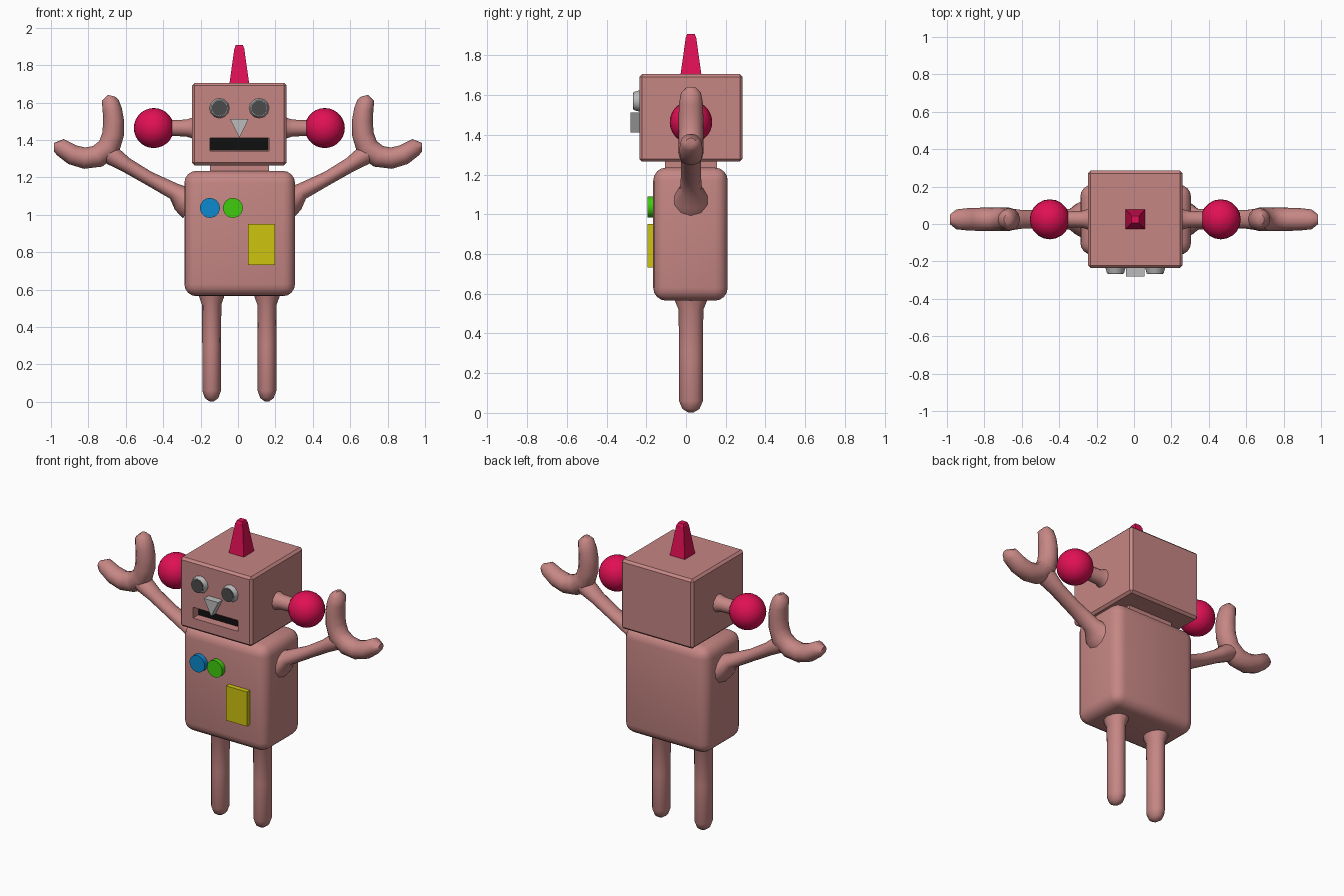
import bpy, bmesh, math
from mathutils import Vector, Matrix

if "Cube" in bpy.data.objects:
    bpy.data.objects.remove(bpy.data.objects["Cube"])

CX, CY = 0.007, 0.025   # centre line of head and torso


def material(name, rgb):
    m = bpy.data.materials.new(name)
    m.diffuse_color = (*rgb, 1)
    m.use_nodes = True
    m.node_tree.nodes["Principled BSDF"].inputs["Base Color"].default_value = m.diffuse_color
    return m


PINK = material("pink", (0.56, 0.24, 0.23))
RED = material("crimson", (0.75, 0.005, 0.09))
BLUE = material("blue", (0.004, 0.25, 0.62))
GREEN = material("green", (0.05, 0.6, 0.004))
YELLOW = material("yellow", (0.62, 0.55, 0.005))
BLACK = material("black", (0.005, 0.005, 0.005))
LIGHT = material("light_grey", (0.5, 0.5, 0.5))
DARK = material("dark_grey", (0.07, 0.07, 0.07))


def finish(name, bm, mat, smooth=None):
    bmesh.ops.recalc_face_normals(bm, faces=bm.faces[:])
    me = bpy.data.meshes.new(name)
    bm.to_mesh(me)
    bm.free()
    ob = bpy.data.objects.new(name, me)
    bpy.context.collection.objects.link(ob)
    me.materials.append(mat)
    if smooth:
        bpy.ops.object.select_all(action='DESELECT')
        ob.select_set(True)
        bpy.context.view_layer.objects.active = ob
        bpy.ops.object.shade_smooth_by_angle(angle=math.radians(smooth))
    return ob


def box(name, lo, hi, mat, bevel=0, segments=1):
    bm = bmesh.new()
    lo, hi = Vector(lo), Vector(hi)
    bmesh.ops.create_cube(bm, size=1, matrix=Matrix.Translation((lo + hi) / 2)
                          @ Matrix.Diagonal((*(hi - lo), 1)))
    if bevel:
        bmesh.ops.bevel(bm, geom=bm.edges[:], offset=bevel, segments=segments,
                        profile=0.5, affect='EDGES')
    return finish(name, bm, mat, 35 if segments > 1 else None)


def cone(name, base, axis, r1, r2, depth, mat, sides, spin=0):
    """Frustum standing on base and pointing along axis."""
    bm = bmesh.new()
    rot = Vector(axis).to_track_quat('Z', 'Y').to_matrix().to_4x4()
    bmesh.ops.create_cone(bm, cap_ends=True, segments=sides, radius1=r1, radius2=r2, depth=depth,
                          matrix=Matrix.Translation(base) @ rot
                          @ Matrix.Rotation(spin, 4, 'Z') @ Matrix.Translation((0, 0, depth / 2)))
    return finish(name, bm, mat, 40 if sides > 8 else None)


def tube(name, path, mat, sides=12):
    """Loft of ellipses along a path of (x, z, radius in xz plane, radius in y)."""
    bm = bmesh.new()
    rings = []
    for i, (x, z, r, ry) in enumerate(path):
        a, b = path[max(i - 1, 0)], path[min(i + 1, len(path) - 1)]
        t = Vector((b[0] - a[0], 0, b[1] - a[1])).normalized()
        n = Vector((t.z, 0, -t.x))
        c = Vector((x, CY, z))
        rings.append([bm.verts.new(c + n * r * math.cos(k * math.tau / sides)
                                   + Vector((0, ry * math.sin(k * math.tau / sides), 0)))
                      for k in range(sides)])
    for p, q in zip(rings, rings[1:]):
        for k in range(sides):
            bm.faces.new((p[k], p[k - 1], q[k - 1], q[k]))
    bm.faces.new(rings[0])
    bm.faces.new(rings[-1])
    return finish(name, bm, mat, 50)


# Torso, neck and head
box("torso", (-0.287, -0.165, 0.565), (0.305, 0.21, 1.235), PINK, 0.065, 4)
box("neck", (CX - 0.158, CY - 0.13, 1.2), (CX + 0.158, CY + 0.13, 1.28), PINK)
head = box("head", (CX - 0.253, -0.235, 1.265), (CX + 0.253, 0.285, 1.705), PINK, 0.014)

# Recessed mouth with a black back wall
slot = box("mouth_cutter", (CX - 0.158, -0.3, 1.342), (CX + 0.158, -0.18, 1.411), BLACK)
slot.hide_render = slot.hide_viewport = True
cut = head.modifiers.new("mouth", 'BOOLEAN')
cut.object = slot
cut.operation = 'DIFFERENCE'
cut.solver = 'EXACT'
box("mouth", (CX - 0.157, -0.183, 1.343), (CX + 0.157, -0.17, 1.41), BLACK)

# Nose: downward-pointing triangular prism
bm = bmesh.new()
tri = [bm.verts.new((CX + x, -0.23, z)) for x, z in ((-0.05, 1.513), (0.05, 1.513), (0, 1.412))]
ext = bmesh.ops.extrude_face_region(bm, geom=[bm.faces.new(tri)])
bmesh.ops.translate(bm, vec=(0, -0.05, 0),
                    verts=[v for v in ext["geom"] if isinstance(v, bmesh.types.BMVert)])
finish("nose", bm, LIGHT)

# Antenna: four-sided tapering spike with a blunt tip
cone("antenna", (CX, CY, 1.7), (0, 0, 1), 0.075, 0.037, 0.19, RED, 4, math.pi / 4)
cone("antenna_tip", (CX, CY, 1.888), (0, 0, 1), 0.037, 0.027, 0.02, RED, 4, math.pi / 4)

# Buttons and chest panel
for name, x, mat in (("left_button", -0.15, BLUE), ("right_button", -0.027, GREEN)):
    cone(name, (x, -0.15, 1.037), (0, -1, 0), 0.053, 0.053, 0.045, mat, 32)
box("chest_panel", (0.053, -0.195, 0.733), (0.198, -0.15, 0.952), YELLOW)

for side, s in (("left", -1), ("right", 1)):
    # Eye: grey rim with a dark centre
    ex = CX + s * 0.106
    cone(side + "_eye_rim", (ex, -0.23, 1.57), (0, -1, 0), 0.055, 0.045, 0.035, LIGHT, 12)
    cone(side + "_eye", (ex, -0.24, 1.57), (0, -1, 0), 0.041, 0.041, 0.028, DARK, 16)

    # Ear: flared stalk and ball
    tube(side + "_ear_stalk", [(CX + s * x, 1.464, r, r) for x, r in
                               ((0.24, 0.062), (0.258, 0.053), (0.285, 0.045), (0.4, 0.041))], PINK)
    bm = bmesh.new()
    bmesh.ops.create_uvsphere(bm, u_segments=20, v_segments=14, radius=0.107,
                              matrix=Matrix.Translation((CX + s * 0.457, CY, 1.464)))
    finish(side + "_ear_ball", bm, RED, 60)

    # Leg: flared at the hip, blunt at the foot
    tube(side + "_leg", [(CX + s * 0.148, z, r, r * 1.2) for z, r in
                         ((0.61, 0.075), (0.56, 0.066), (0.52, 0.052), (0.3, 0.05),
                          (0.06, 0.05), (0.02, 0.036), (0.003, 0.012))], PINK)

    # Arm, widening into the shoulder and palm
    tube(side + "_arm", [(s * x, z, r, ry) for x, z, r, ry in
                         ((0.25, 1.06, 0.09, 0.11), (0.295, 1.085, 0.072, 0.09),
                          (0.34, 1.125, 0.045, 0.056), (0.48, 1.197, 0.037, 0.05),
                          (0.6, 1.268, 0.04, 0.05), (0.67, 1.315, 0.052, 0.06),
                          (0.72, 1.34, 0.04, 0.05))], PINK)

    # Hand: one C-shaped pincer
    tube(side + "_hand", [(s * x, z, r, ry) for x, z, r, ry in
                          ((0.677, 1.637, 0.02, 0.025), (0.683, 1.613, 0.045, 0.05),
                           (0.672, 1.56, 0.052, 0.06), (0.665, 1.5, 0.056, 0.062),
                           (0.668, 1.43, 0.058, 0.062), (0.69, 1.36, 0.062, 0.062),
                           (0.75, 1.313, 0.06, 0.062), (0.82, 1.303, 0.057, 0.062),
                           (0.885, 1.321, 0.054, 0.06), (0.95, 1.362, 0.047, 0.053),
                           (0.985, 1.362, 0.022, 0.025))], PINK)
